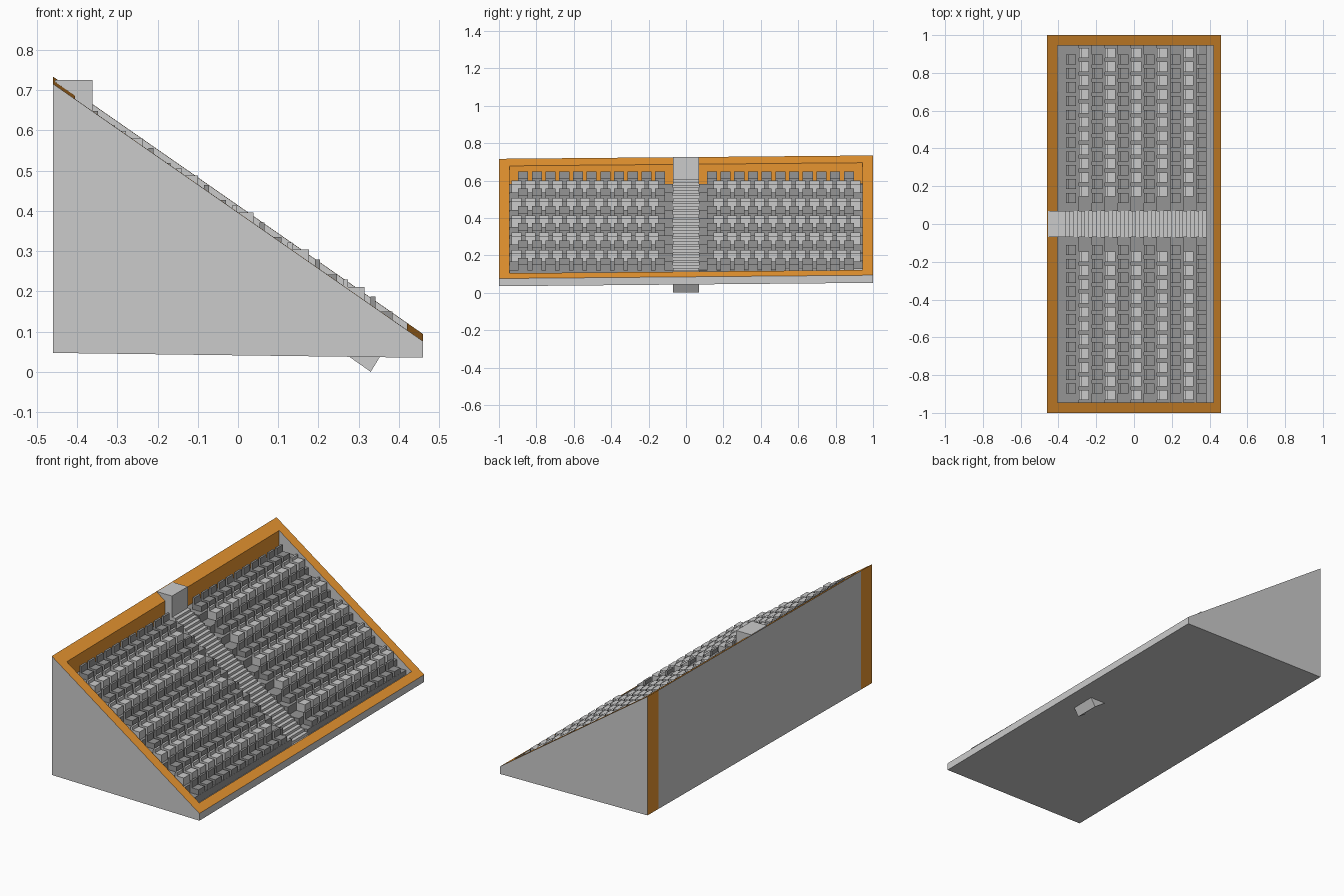
import bpy, bmesh

if "Cube" in bpy.data.objects:
    bpy.data.objects.remove(bpy.data.objects["Cube"])

def material(name, col):
    m = bpy.data.materials.new(name)
    m.diffuse_color = (*col, 1)
    m.use_nodes = True
    m.node_tree.nodes["Principled BSDF"].inputs["Base Color"].default_value = m.diffuse_color
    return m

GREY = material("grey", (0.6, 0.6, 0.6))
ORANGE = material("orange", (0.8, 0.3, 0.03))
DARK = material("dark_grey", (0.3, 0.3, 0.3))

def finish(name, bm, mats):
    bmesh.ops.recalc_face_normals(bm, faces=bm.faces)
    me = bpy.data.meshes.new(name)
    bm.to_mesh(me)
    bm.free()
    for m in mats:
        me.materials.append(m)
    ob = bpy.data.objects.new(name, me)
    bpy.context.collection.objects.link(ob)
    return ob

def add_prism(bm, profile, y0, y1):
    """Extrude an xz profile along y."""
    a = [bm.verts.new((x, y0, z)) for x, z in profile]
    b = [bm.verts.new((x, y1, z)) for x, z in profile]
    bm.faces.new(a)
    bm.faces.new(b[::-1])
    n = len(a)
    for i in range(n):
        j = (i + 1) % n
        bm.faces.new((a[i], b[i], b[j], a[j]))

def add_box(bm, x0, x1, y0, y1, z0, z1):
    add_prism(bm, [(x0, z0), (x1, z0), (x1, z1), (x0, z1)], y0, y1)

# Wedge body with rim, recessed pit and orange corner strips on the back wall
XB, XF, IB, IF, IY = -0.46, 0.46, -0.405, 0.42, 0.945
rim_z = lambda x: 0.085 + (XF - x) * 0.64 / 0.92
floor_z = lambda x: 0.065 + (IF - x) * 0.62
bm = bmesh.new()
V = lambda x, y, z: bm.verts.new((x, y, z + 0.009 * y))   # slight lean along y
ys = [-1, -0.9, 0.9, 1]
back_lo = [V(XB, y, 0.056) for y in ys]
back_hi = [V(XB, y, rim_z(XB)) for y in ys]
front_lo = [V(XF, y, 0.044) for y in (-1, 1)]
front_hi = [V(XF, y, rim_z(XF)) for y in (-1, 1)]
corners = [(IB, -IY), (IF, -IY), (IF, IY), (IB, IY)]
inner = [V(x, y, rim_z(x)) for x, y in corners]
pit = [V(x, y, floor_z(x)) for x, y in corners]

def face(verts, mat=0):
    bm.faces.new(verts).material_index = mat

face(back_lo + front_lo[::-1])
for i in range(3):
    face((back_lo[i], back_lo[i + 1], back_hi[i + 1], back_hi[i]), i != 1)
face((front_lo[0], front_lo[1], front_hi[1], front_hi[0]))
face((back_lo[0], front_lo[0], front_hi[0], back_hi[0]))
face((back_lo[3], front_lo[1], front_hi[1], back_hi[3]))
face((back_hi[0], front_hi[0], inner[1], inner[0]), 1)
face((front_hi[0], front_hi[1], inner[2], inner[1]), 1)
face((front_hi[1], back_hi[3], inner[3], inner[2]), 1)
face(back_hi + [inner[3], inner[0]], 1)
for i in range(4):
    j = (i + 1) % 4
    face((inner[i], inner[j], pit[j], pit[i]), i == 3)
face(pit)
finish("stand_body", bm, [GREY, ORANGE])

# Central staircase: sloping slab with fine steps and a block at the top
X_END, X_TOP, STEPS = 0.385, -0.362, 36
dx = (X_END - X_TOP) / STEPS
dz = 0.515 / STEPS
prof = [(0.33, 0.0), (X_END, 0.09)]
for i in range(STEPS):
    x, z = X_END - i * dx, 0.09 + (i + 1) * dz
    prof += [(x, z), (x - dx, z)]
prof += [(X_TOP, 0.725), (-0.455, 0.725), (-0.455, 0.55)]
bm = bmesh.new()
add_prism(bm, prof, -0.07, 0.07)
finish("staircase", bm, [GREY])

# Stepped terrace on both sides of the stairs
ROWS, PX, PZ = 11, 0.069, 0.0462
row_x = lambda i: 0.33 - i * PX
tread_z = lambda i: 0.12 + i * PZ
prof = [(0.385, 0.07)]
for i in range(ROWS):
    right = 0.385 if i == 0 else row_x(i - 1)
    left = row_x(i) if i < ROWS - 1 else IB + 0.001
    prof += [(right, tread_z(i)), (left, tread_z(i))]
prof.append((IB + 0.001, 0.55))
bm = bmesh.new()
for s in (-1, 1):
    add_prism(bm, prof, s * 0.07, s * 0.944)
finish("terrace", bm, [DARK])

# Seat rows: alternating tones, staggered by half a seat
W = 0.027
for i in range(ROWS):
    light = i % 2 == 1
    x, z = row_x(i), tread_z(i)
    pan, back = (0.045, 0.063) if light else (0.03, 0.067)
    bm = bmesh.new()
    for s in (-1, 1):
        for k in range(11):
            y = s * ((0.173 if light else 0.138) + 0.0733 * k)
            prof = [(x - 0.037 + 0.037, z - 0.01), (x + 0.054, z - 0.01),
                    (x + 0.054, z + pan), (x + 0.012, z + pan),
                    (x + 0.012, z + back), (x, z + back)]
            add_prism(bm, prof, y - W, y + W)
    finish(f"seat_row_{i + 1}", bm, [GREY if light else DARK])
